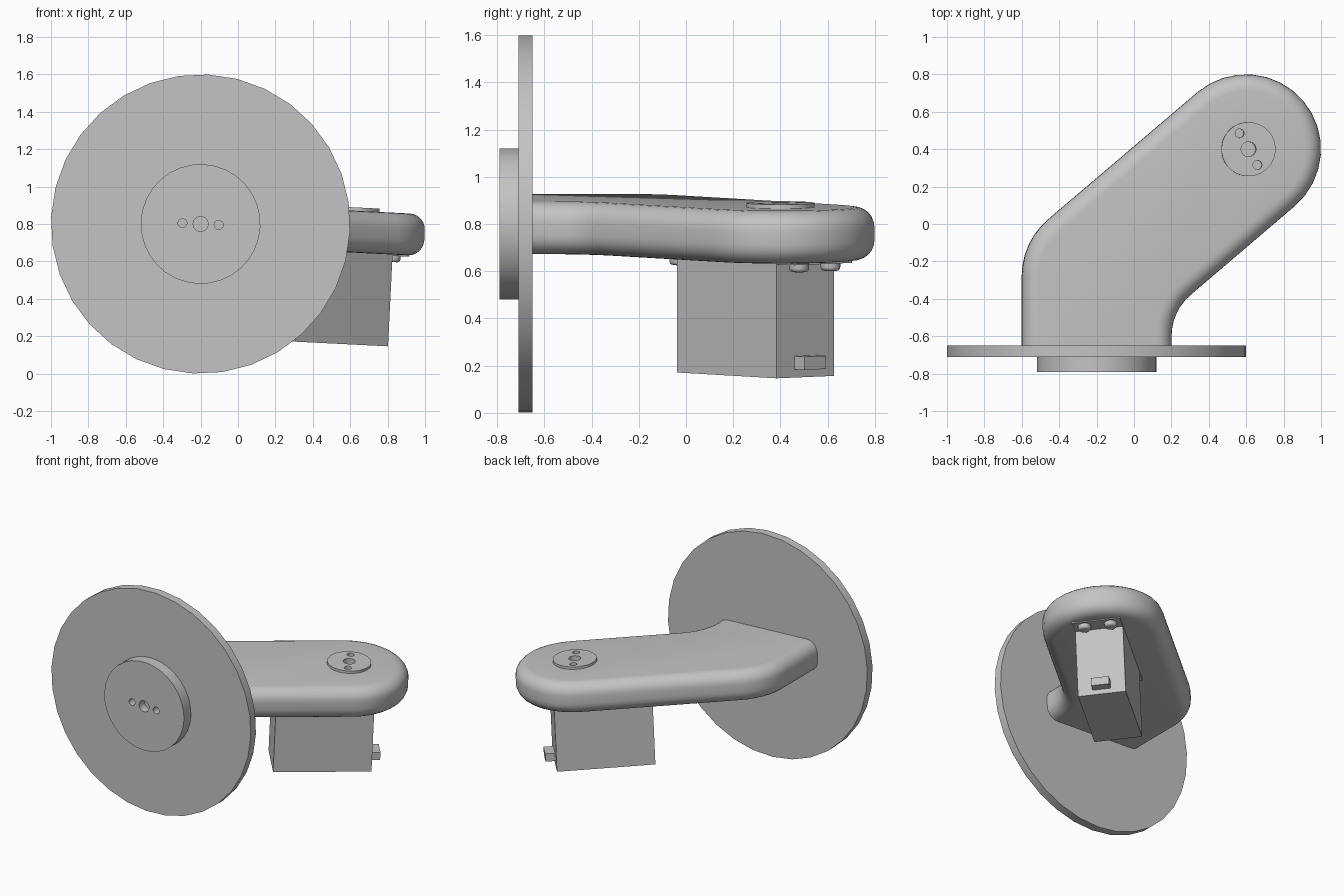
import bpy, bmesh
from math import sin, cos, pi, radians
from mathutils import Matrix, Vector

if "Cube" in bpy.data.objects:
    bpy.data.objects.remove(bpy.data.objects["Cube"], do_unlink=True)

grey = bpy.data.materials.new("plain grey")
grey.use_nodes = True
grey.diffuse_color = (0.55, 0.55, 0.55, 1)
grey.node_tree.nodes["Principled BSDF"].inputs["Base Color"].default_value = grey.diffuse_color


def move(x, y, z):
    return Matrix.Translation((x, y, z))


# Everything leans slightly about the wheel axle
BEND = radians(40.4)
TILT = move(-0.2, 0, 0.8) @ Matrix.Rotation(0.05, 4, 'Y') @ move(0.2, 0, 0)
MOTOR = TILT @ move(0.607, 0.4, 0) @ Matrix.Rotation(BEND, 4, 'Z')
WHEEL = TILT @ move(-0.2, 0, 0) @ Matrix.Rotation(pi / 2, 4, 'X')


def finish(name, bm, frame):
    bmesh.ops.recalc_face_normals(bm, faces=bm.faces)
    bm.transform(frame)
    mesh = bpy.data.meshes.new(name)
    bm.to_mesh(mesh)
    bm.free()
    mesh.materials.append(grey)
    ob = bpy.data.objects.new(name, mesh)
    bpy.context.collection.objects.link(ob)
    return ob


def smooth(ob):
    bpy.ops.object.select_all(action='DESELECT')
    ob.select_set(True)
    bpy.context.view_layer.objects.active = ob
    bpy.ops.object.shade_smooth_by_angle(angle=radians(35))


def box(name, low, high, frame):
    low, high = Vector(low), Vector(high)
    bm = bmesh.new()
    bmesh.ops.create_cube(bm, size=1)
    bmesh.ops.scale(bm, vec=high - low, verts=bm.verts)
    bmesh.ops.translate(bm, vec=(low + high) / 2, verts=bm.verts)
    return finish(name, bm, frame)


def add_cylinder(bm, x, y, r, z0, z1, sides=32):
    bmesh.ops.create_cone(bm, cap_ends=True, segments=sides, radius1=r, radius2=r,
                          depth=z1 - z0, matrix=move(x, y, (z0 + z1) / 2))


def disc(name, r, z0, z1, frame):
    bm = bmesh.new()
    add_cylinder(bm, 0, 0, r, z0, z1)
    return finish(name, bm, frame)


def drill(targets, frame, top, depth, angle):
    # One centre hole with a smaller hole on each side
    bm = bmesh.new()
    add_cylinder(bm, 0, 0, 0.04, top - depth, top + 0.05, 20)
    for side in (-1, 1):
        add_cylinder(bm, side * 0.097 * cos(angle), side * 0.097 * sin(angle),
                     0.024, top - depth, top + 0.05, 16)
    cutter = finish("hole_cutter", bm, frame)
    cutter.hide_render = True
    for ob in targets:
        mod = ob.modifiers.new("holes", 'BOOLEAN')
        mod.operation = 'DIFFERENCE'
        mod.solver = 'EXACT'
        mod.object = cutter
        bpy.context.view_layer.objects.active = ob
        bpy.ops.object.modifier_apply(modifier=mod.name)
    bpy.data.objects.remove(cutter, do_unlink=True)


def arc(cx, cy, r, a0, a1, steps):
    return [(cx + r * cos(a0 + (a1 - a0) * i / steps),
             cy + r * sin(a0 + (a1 - a0) * i / steps)) for i in range(steps + 1)]


def arm_outline(inset):
    normal = BEND + pi / 2
    r = 0.4 - inset
    return ([(0.2 - inset, -0.68)]
            + arc(0.49, -0.6, 0.29 + inset, pi, normal, 6)
            + arc(0.6, 0.4, r, normal - pi, normal, 16)
            + arc(-0.2, -0.28, r, normal, pi, 6)
            + [(-0.6 + inset, -0.68)])


# Bent arm with rounded upper and lower rims
HALF, FILLET, STEPS = 0.112, 0.085, 6
quarter = [(FILLET * (1 - cos(a)), HALF - FILLET + FILLET * sin(a))
           for a in (pi / 2 * i / STEPS for i in range(STEPS + 1))]
levels = [(d, -z) for d, z in reversed(quarter)] + quarter
bm = bmesh.new()
rings = [[bm.verts.new((x, y, z)) for x, y in arm_outline(d)] for d, z in levels]
for low, high in zip(rings, rings[1:]):
    for i in range(len(low) - 1):
        bm.faces.new((low[i], low[i + 1], high[i + 1], high[i]))
bm.faces.new(rings[0])
bm.faces.new(rings[-1])
bm.faces.new([r[0] for r in rings] + [r[-1] for r in reversed(rings)])
arm = finish("arm", bm, TILT)

# Wheel and its hub
wheel = disc("wheel", 0.8, 0.65, 0.71, WHEEL)
hub = disc("wheel_hub", 0.32, 0.70, 0.79, WHEEL)
drill([hub], WHEEL, 0.79, 0.06, 0)

# Round drive plate on top of the arm
plate = disc("drive_plate", 0.145, 0.09, 0.13, MOTOR)
drill([arm, plate], MOTOR, 0.13, 0.05, radians(79))

for ob in (arm, wheel, hub, plate):
    smooth(ob)

# Motor body, mounting flange and cable plug
box("motor_body", (-0.488, -0.159, -0.603), (0.162, 0.159, -0.08), MOTOR)
box("motor_flange", (-0.61, -0.159, -0.119), (0.28, 0.159, -0.09), MOTOR)
box("cable_plug", (0.12, -0.06, -0.568), (0.227, 0.06, -0.512), MOTOR)

# Four domed flange screws
for end, u in (("front", -0.558), ("back", 0.225)):
    for side, v in (("left", -0.087), ("right", 0.087)):
        bm = bmesh.new()
        add_cylinder(bm, u, v, 0.042, -0.152, -0.11, 20)
        rim = [e for e in bm.edges if all(w.co.z < -0.14 for w in e.verts)]
        bmesh.ops.bevel(bm, geom=rim, offset=0.016, segments=3, profile=0.5, affect='EDGES')
        smooth(finish(f"screw_{end}_{side}", bm, MOTOR))
